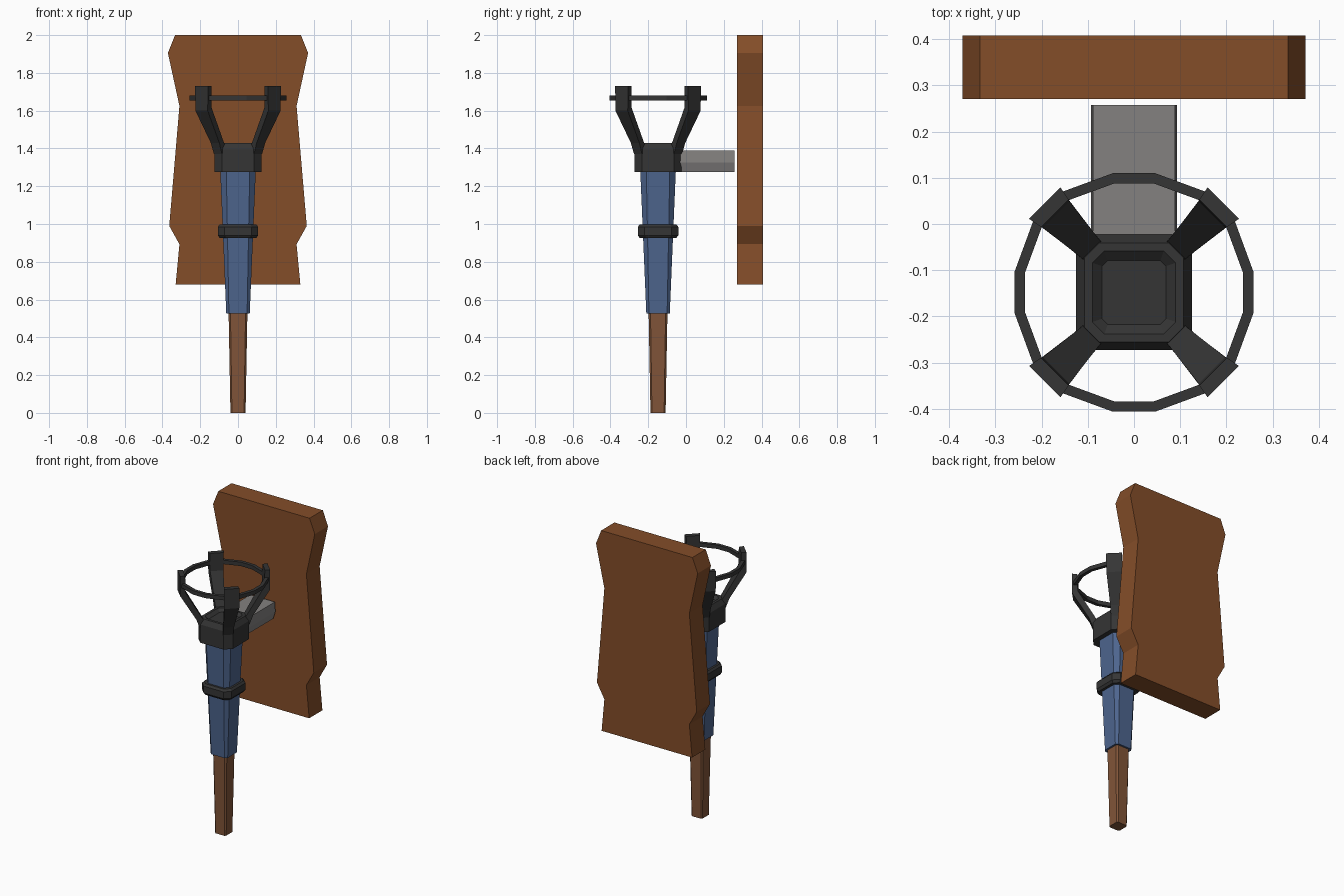
import bpy, bmesh
from math import sin, cos, radians
from mathutils import Vector

if "Cube" in bpy.data.objects:
    bpy.data.objects.remove(bpy.data.objects["Cube"])

CY = -0.148  # y of the torch axis


def material(name, rgb):
    m = bpy.data.materials.new(name)
    m.diffuse_color = (*rgb, 1)
    m.use_nodes = True
    m.node_tree.nodes["Principled BSDF"].inputs["Base Color"].default_value = m.diffuse_color
    return m


IRON = material("dark_iron", (0.035, 0.035, 0.035))
BLUE = material("blue_wrap", (0.075, 0.13, 0.27))
WOOD = material("handle_wood", (0.22, 0.09, 0.04))
BOARD = material("board_wood", (0.23, 0.075, 0.022))
GREY = material("grey_metal", (0.23, 0.22, 0.215))


def loft(name, rings, mat, closed=False):
    """Skin matching point rings; cap both ends, or join last to first if closed."""
    bm = bmesh.new()
    vs = [[bm.verts.new(p) for p in r] for r in rings]
    n = len(vs[0])
    pairs = list(zip(vs, vs[1:])) + ([(vs[-1], vs[0])] if closed else [])
    for a, b in pairs:
        for i in range(n):
            j = (i + 1) % n
            bm.faces.new((a[i], a[j], b[j], b[i]))
    if not closed:
        bm.faces.new(vs[0][::-1])
        bm.faces.new(vs[-1])
    bmesh.ops.recalc_face_normals(bm, faces=bm.faces)
    me = bpy.data.meshes.new(name)
    bm.to_mesh(me)
    bm.free()
    me.materials.append(mat)
    ob = bpy.data.objects.new(name, me)
    bpy.context.collection.objects.link(ob)
    return ob


def cut_square(h, c, z):
    """Square of half width h with corners cut by c."""
    k = h - c
    pts = [(h, -k), (h, k), (k, h), (-k, h), (-h, k), (-h, -k), (-k, -h), (k, -h)]
    return [(x, y + CY, z) for x, y in pts]


def column(name, sections, mat):
    return loft(name, [cut_square(*s) for s in sections], mat)


# Torch shaft, from the bottom up: (half width, corner cut, height)
column("handle", [(0.04, 0.008, 0), (0.05, 0.01, 0.54)], WOOD)
column("wrapped_shaft", [(0.062, 0.014, 0.525), (0.094, 0.032, 1.28)], BLUE)
column("shaft_band", [(0.096, 0.03, 0.925), (0.107, 0.035, 0.94),
                      (0.107, 0.035, 0.985), (0.096, 0.03, 0.998)], IRON)
column("head", [(0.125, 0.04, 1.275), (0.125, 0.04, 1.395), (0.107, 0.032, 1.428),
                (0.09, 0.026, 1.428), (0.069, 0.012, 1.41)], IRON)

# Four prongs on the diagonals: (inner radius, outer radius, half width, z in, z out)
prong = [(0.115, 0.15, 0.03, 1.40, 1.37), (0.138, 0.172, 0.032, 1.44, 1.43),
         (0.238, 0.273, 0.046, 1.615, 1.60), (0.242, 0.273, 0.048, 1.73, 1.73)]
for q in range(4):
    a = radians(45 + 90 * q)
    r, t = Vector((cos(a), sin(a), 0)), Vector((-sin(a), cos(a), 0))
    o = Vector((0, CY, 0))
    rings = []
    for ri, ro, w, zi, zo in prong:
        pi, po = o + r * ri + Vector((0, 0, zi)), o + r * ro + Vector((0, 0, zo))
        rings.append([pi - t * w * 0.88, po - t * w, po + t * w, pi + t * w * 0.88])
    loft(f"prong_{q + 1}", rings, IRON)

# Twelve-sided hoop joining the prongs
rings = []
for q in range(4):
    for deg, rad in ((-10, 0.262), (10, 0.262), (36, 0.268)):
        a = radians(deg + 90 * q)
        if deg == 36:
            corner = [(a, rad), (radians(54 + 90 * q), rad)]
        else:
            corner = [(a, rad)]
        for b, R in corner:
            rings.append([(cos(b) * s, CY + sin(b) * s, z) for s, z in
                          ((R, 1.654), (R, 1.68), (R * 0.915, 1.68), (R * 0.915, 1.654))])
loft("hoop", rings, IRON, closed=True)

# Bracket reaching back to the board
half = [(0.078, 1.275), (0.093, 1.325), (0.089, 1.388)]
section = half + [(-x, z) for x, z in half[::-1]]
loft("bracket", [[(x, y, z) for x, z in section] for y in (-0.1, 0.257)], GREY)

# Notched wall board
half = [(0.33, 0.68), (0.31, 0.893), (0.364, 0.99), (0.31, 1.625), (0.371, 1.905), (0.333, 2.0)]
outline = half + [(-x, z) for x, z in half[::-1]]
loft("wall_board", [[(x, y, z) for x, z in outline] for y in (0.27, 0.408)], BOARD)
